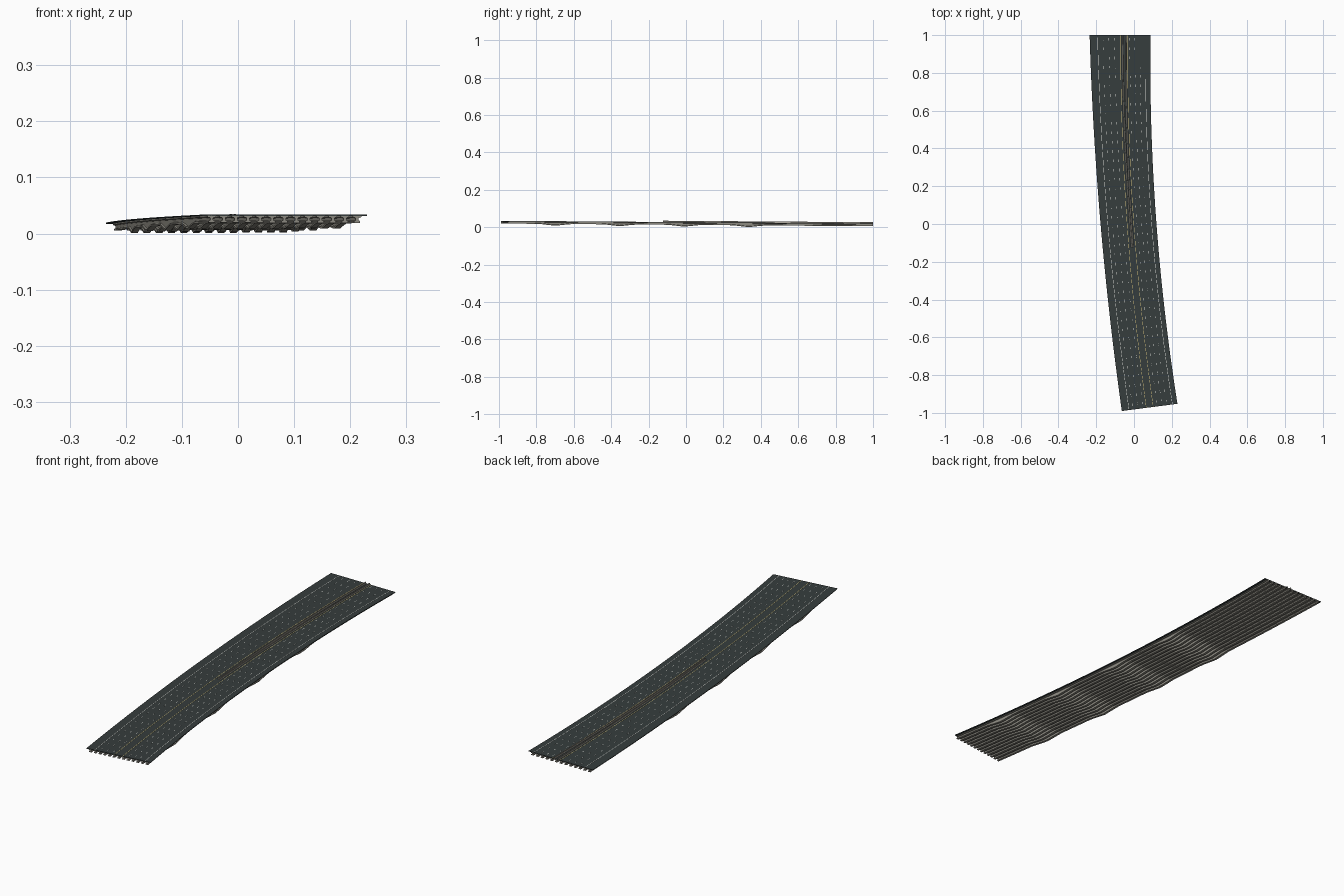
import bpy, bmesh, math
from mathutils import Vector

if "Cube" in bpy.data.objects:
    bpy.data.objects.remove(bpy.data.objects["Cube"])

def mat(name, c):
    m = bpy.data.materials.new(name)
    m.diffuse_color = (*c, 1)
    m.use_nodes = True
    m.node_tree.nodes["Principled BSDF"].inputs["Base Color"].default_value = m.diffuse_color
    return m

ASPHALT = mat("asphalt", (0.036, 0.046, 0.046))
CONCRETE = mat("girder concrete", (0.27, 0.26, 0.225))
BARRIER = mat("barrier concrete", (0.40, 0.38, 0.33))
WHITE = mat("white paint", (0.80, 0.80, 0.76))
YELLOW = mat("yellow paint", (0.72, 0.58, 0.22))
N = 72

# Curved, gently sloping road: s runs from far end (0) to near end (1), u from left to right
def road(s, u):
    yl, yr = 1 - 1.99 * s, 1 - 1.952 * s
    left = Vector((-0.177 - 0.086 * yl + 0.028 * yl * yl, yl, 0))
    right = Vector((0.119 - 0.0753 * yr + 0.0433 * yr * yr, yr, 0))
    p = left.lerp(right, u)
    p.z = 0.0267 - 0.0072 * p.y
    return p, (right - left).normalized()

# Sweep a closed cross-section of (sideways, up) points along the road
def sweep(bm, u_at, section_at, s0, s1, n):
    rings = []
    for i in range(n + 1):
        s = s0 + (s1 - s0) * i / n
        p, side = road(s, u_at(s))
        rings.append([bm.verts.new(p + side * a + Vector((0, 0, h))) for a, h in section_at(s, p)])
    k = len(rings[0])
    for a, b in zip(rings, rings[1:]):
        for j in range(k):
            bm.faces.new((a[j], a[(j + 1) % k], b[(j + 1) % k], b[j]))
    bm.faces.new(rings[0])
    bm.faces.new(rings[-1][::-1])

def finish(bm, name, material):
    bmesh.ops.recalc_face_normals(bm, faces=bm.faces)
    me = bpy.data.meshes.new(name)
    bm.to_mesh(me)
    bm.free()
    me.materials.append(material)
    bpy.context.collection.objects.link(bpy.data.objects.new(name, me))

def box(w, lo, hi):
    return [(-w / 2, lo), (w / 2, lo), (w / 2, hi), (-w / 2, hi)]

# Deck slab
def slab(s, p):
    l, r = road(s, 0)[0], road(s, 1)[0]
    return box((r - l).length, -0.0022, 0)
bm = bmesh.new()
sweep(bm, lambda s: 0.5, slab, 0, 1, N)
finish(bm, "deck_slab", ASPHALT)

# I-girders, deepened into haunches over the piers
PIERS = (-0.70, -0.355, -0.01, 0.335)
def girder(s, p):
    grow = max(max(0, 1 - abs(p.y - y) / 0.085) for y in PIERS)
    b = -0.0145 - 0.0095 * grow
    half = [(0.0055, b), (0.0055, b + 0.003), (0.0025, b + 0.0045),
            (0.0025, -0.0058), (0.0075, -0.0045), (0.0075, -0.0021)]
    return half + [(-x, z) for x, z in reversed(half)]
G = 13
for g in range(G):
    bm = bmesh.new()
    u = 0.06 + 0.88 * g / (G - 1)
    sweep(bm, lambda s: u, girder, 0, 1, N)
    finish(bm, f"girder_{g + 1}", CONCRETE)

# Twin median barriers, spreading apart towards the far end
def barrier(offset):
    def sec(s, p):
        o = offset * (0.0035 + 0.006 * (1 - s / 0.57))
        return [(x + o, z) for x, z in ((-0.0035, -0.0005), (0.0035, -0.0005), (0.0032, 0.001),
                                        (0.0015, 0.003), (0.0012, 0.007), (-0.0012, 0.007),
                                        (-0.0015, 0.003), (-0.0032, 0.001))]
    return sec
for label, o in (("left", -1), ("right", 1)):
    bm = bmesh.new()
    sweep(bm, lambda s: 0.57 - 0.06 * s, barrier(o), 0, 0.57, 40)
    finish(bm, f"median_barrier_{label}", BARRIER)

# Painted lines: solid edge lines, yellow median lines and dashed lane lines
def paint(s, p):
    return box(0.0018, -0.0004, 0.0004)
def solid(name, u_at, material):
    bm = bmesh.new()
    sweep(bm, u_at, paint, 0, 1, N)
    finish(bm, name, material)
solid("left_edge_line", lambda s: 0.13, WHITE)
solid("right_edge_line", lambda s: 0.92 - 0.01 * s, WHITE)
solid("left_median_line", lambda s: 0.51 - 0.07 * s, YELLOW)
solid("right_median_line", lambda s: 0.625 - 0.06 * s, YELLOW)
bm = bmesh.new()
for u in (0.22, 0.315, 0.41, 0.66, 0.745, 0.83):
    for d in range(40):
        s0 = 0.008 + d / 40
        sweep(bm, lambda s: u - 0.02 * s, paint, s0, s0 + 0.007, 1)
finish(bm, "lane_dashes", WHITE)
